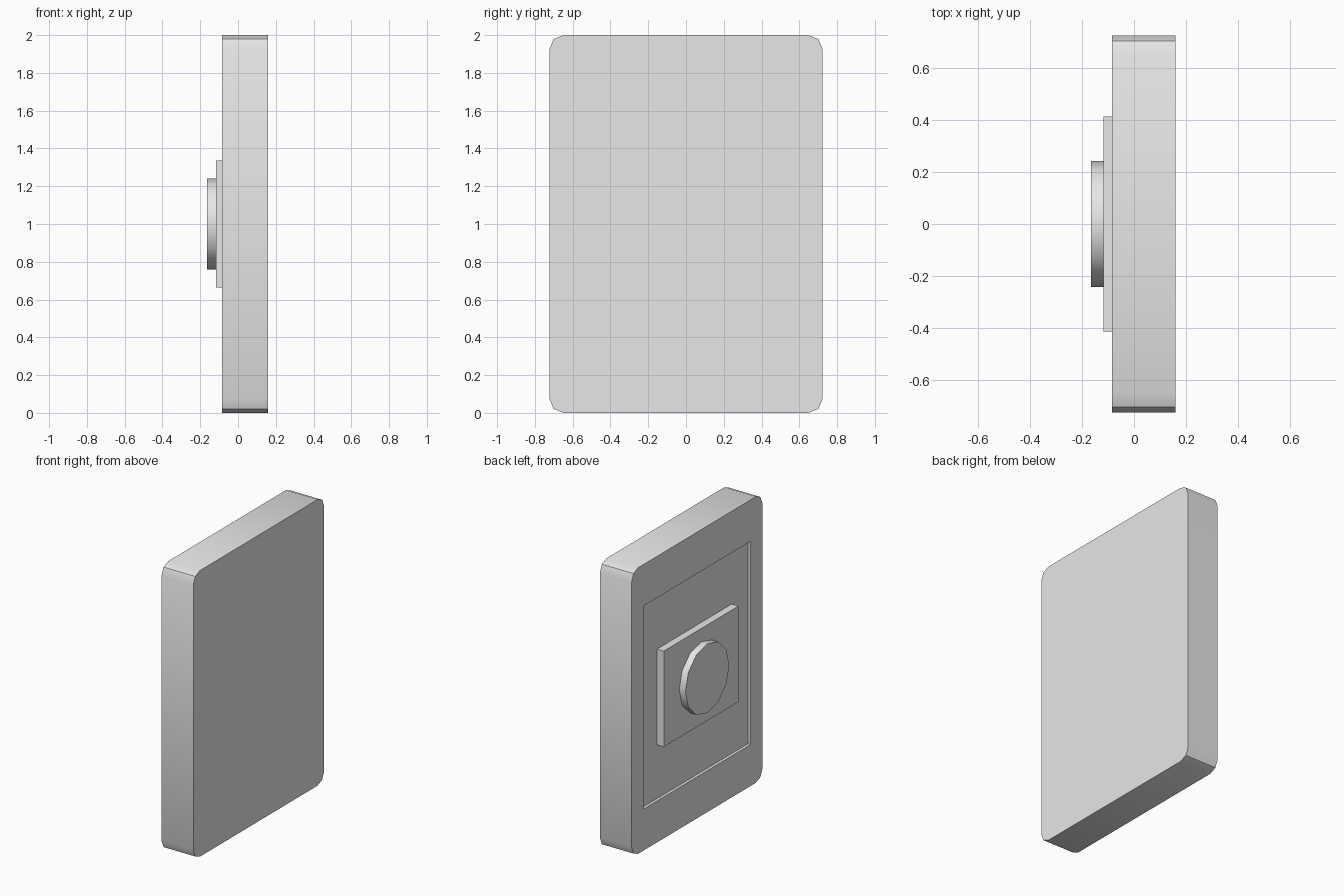
import bpy, bmesh, math
from mathutils import Matrix, Vector

if "Cube" in bpy.data.objects:
    bpy.data.objects.remove(bpy.data.objects["Cube"], do_unlink=True)

# Single plain grey
GREY = (0.8, 0.8, 0.8, 1)
grey = bpy.data.materials.new("plain_grey")
grey.use_nodes = True
grey.diffuse_color = GREY
grey.node_tree.nodes["Principled BSDF"].inputs["Base Color"].default_value = GREY


def finish(name, bm):
    bmesh.ops.recalc_face_normals(bm, faces=bm.faces)
    mesh = bpy.data.meshes.new(name)
    bm.to_mesh(mesh)
    bm.free()
    mesh.materials.append(grey)
    obj = bpy.data.objects.new(name, mesh)
    bpy.context.collection.objects.link(obj)
    return obj


def block(name, x0, x1, width, height, radius=0):
    """Upright block centred on y = 0, z = 1, with optional rounded corners."""
    bm = bmesh.new()
    place = Matrix.Translation(((x0 + x1) / 2, 0, 1)) @ Matrix.Diagonal((x1 - x0, width, height, 1))
    bmesh.ops.create_cube(bm, size=1, matrix=place)
    if radius:
        corners = [e for e in bm.edges
                   if abs((e.verts[0].co - e.verts[1].co).normalized().x) > 0.9]
        bmesh.ops.bevel(bm, geom=corners, offset=radius, segments=2,
                        profile=0.5, affect='EDGES')
    return finish(name, bm)


def smooth(obj, angle):
    bpy.ops.object.select_all(action='DESELECT')
    obj.select_set(True)
    bpy.context.view_layer.objects.active = obj
    bpy.ops.object.shade_smooth_by_angle(angle=math.radians(angle))


BACK = -0.085      # plane of the panel's detailed side
FLOOR = BACK + 0.02  # floor of the shallow recess

# Rounded panel with a shallow rectangular recess
panel = block("panel", BACK, 0.16, 1.445, 2, radius=0.073)
cutter = block("recess_cutter", BACK - 0.1, FLOOR, 1.18, 1.42)
cutter.hide_render = True
cut = panel.modifiers.new("recess", 'BOOLEAN')
cut.operation = 'DIFFERENCE'
cut.solver = 'EXACT'
cut.object = cutter
bpy.context.view_layer.objects.active = panel
bpy.ops.object.modifier_apply(modifier=cut.name)
bpy.data.objects.remove(cutter, do_unlink=True)
smooth(panel, 30)

# Raised mounting plate standing in the recess
block("mounting_plate", -0.117, FLOOR, 0.825, 0.67)

# Round boss on the plate
bm = bmesh.new()
bmesh.ops.create_cone(bm, cap_ends=True, segments=12, radius1=0.242, radius2=0.242, depth=0.05,
                      matrix=Matrix.Translation((-0.14, 0, 1)) @ Matrix.Rotation(math.pi / 2, 4, 'Y'))
smooth(finish("round_boss", bm), 35)
